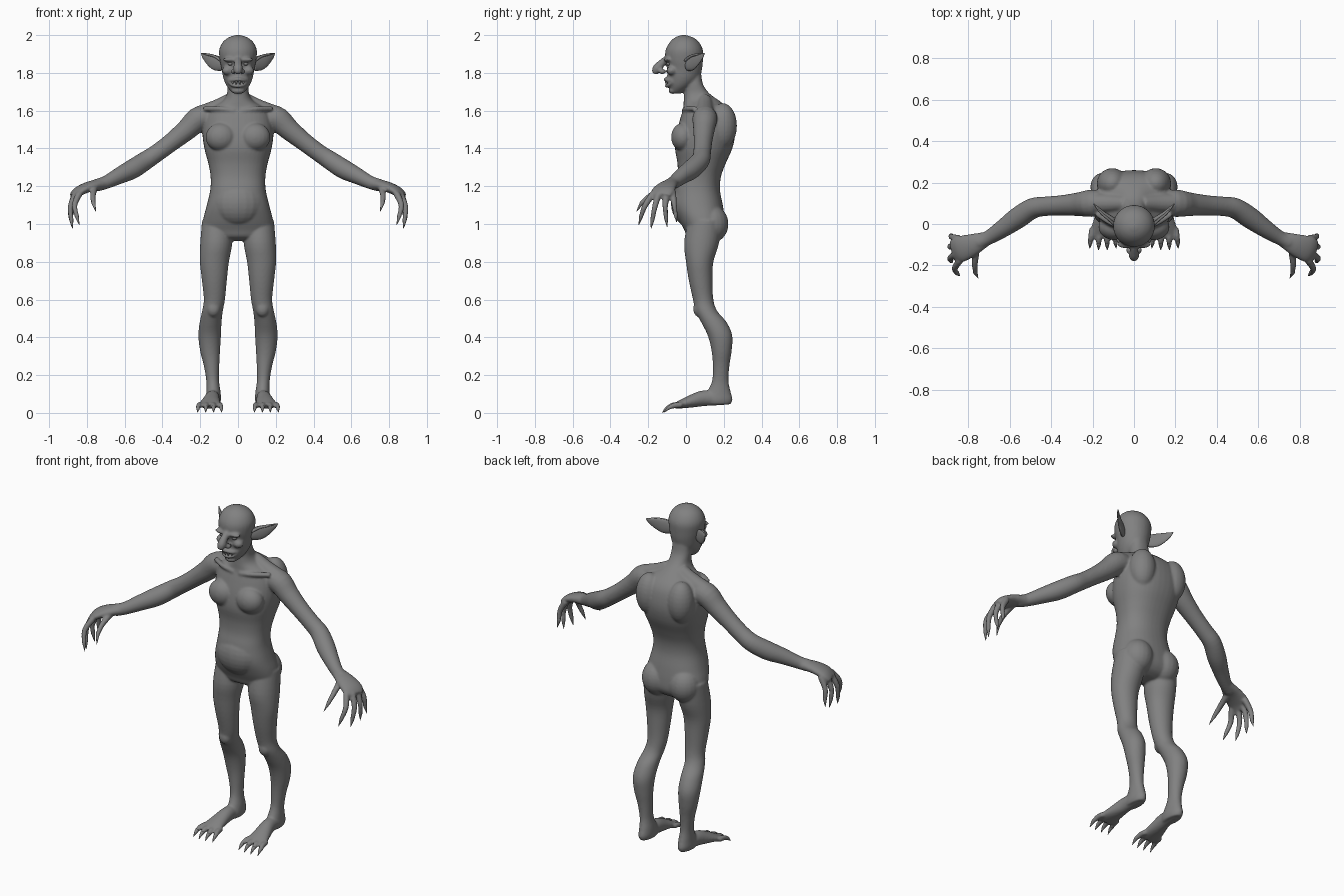
import bpy, bmesh, math
from mathutils import Vector, Matrix

skin = bpy.data.materials.new("grey_skin")
skin.diffuse_color = (0.22, 0.22, 0.22, 1)


def spline(rows, sub=4):
    """Catmull-Rom resampling of section rows."""
    out = []
    for i in range(len(rows) - 1):
        p = [rows[max(0, min(len(rows) - 1, i + k))] for k in (-1, 0, 1, 2)]
        for j in range(sub):
            t = j / sub
            out.append([b + 0.5 * t * (c - a + t * (2*a - 5*b + 4*c - d + t * (3*(b - c) + d - a)))
                        for a, b, c, d in zip(*p)])
    return out + [list(rows[-1])]


def skin_rings(bm, rings, n, power=1.0):
    """Closed surface through rings given as (centre, u axis, v axis)."""
    loops = []
    for c, u, v in rings:
        loop = []
        for k in range(n):
            a = 2 * math.pi * k / n
            x, y = math.cos(a), math.sin(a)
            x, y = (math.copysign(abs(w) ** power, w) for w in (x, y))
            loop.append(bm.verts.new(c + u * x + v * y))
        loops.append(loop)
    for a, b in zip(loops, loops[1:]):
        for k in range(n):
            m = (k + 1) % n
            bm.faces.new((a[k], a[m], b[m], b[k]))
    bm.faces.new(loops[0][::-1])
    bm.faces.new(loops[-1])


def stack(bm, rows, s=1, n=28, power=1.0):
    """Horizontal sections: z, centre x, half width, front y, back y."""
    rings = []
    for z, cx, hw, yf, yb in spline(rows):
        rings.append((Vector((s * cx, (yf + yb) / 2, z)), Vector((max(hw, .002), 0, 0)),
                      Vector((0, max((yb - yf) / 2, .002), 0))))
    skin_rings(bm, rings, n, power)


def tube(bm, rows, s=1, n=14):
    """Sections across a path: x, y, z, radius (sideways), optional radius (upward)."""
    rows = spline([r if len(r) == 5 else (*r, r[3]) for r in rows])
    pts = [Vector((s * r[0], r[1], r[2])) for r in rows]
    rings = []
    for i, r in enumerate(rows):
        t = (pts[min(i + 1, len(pts) - 1)] - pts[max(i - 1, 0)]).normalized()
        u = t.cross(Vector((0, 0, 1))).normalized()
        rings.append((pts[i], u * max(r[3], .001), u.cross(t) * max(r[4], .001)))
    skin_rings(bm, rings, n)


def ball(bm, c, r, s=1):
    m = Matrix.Translation((s * c[0], c[1], c[2])) @ Matrix.Diagonal((*r, 1))
    bmesh.ops.create_uvsphere(bm, u_segments=20, v_segments=14, radius=1, matrix=m)


def finish(bm, name):
    bmesh.ops.recalc_face_normals(bm, faces=bm.faces)
    for f in bm.faces:
        f.smooth = True
    me = bpy.data.meshes.new(name)
    bm.to_mesh(me)
    bm.free()
    me.materials.append(skin)
    ob = bpy.data.objects.new(name, me)
    bpy.context.collection.objects.link(ob)
    return ob


body, ears, eyes, teeth, claws, toe_claws = (bmesh.new() for _ in range(6))

# neck, trunk and pelvis
stack(body, [(1.80, 0, .05, 0, .08), (1.74, 0, .055, -.005, .09), (1.69, 0, .058, -.01, .125),
             (1.65, 0, .085, -.012, .18), (1.61, 0, .155, -.015, .225), (1.56, 0, .18, -.03, .25),
             (1.48, 0, .188, -.05, .26), (1.40, 0, .178, -.058, .245), (1.32, 0, .157, -.045, .21),
             (1.25, 0, .145, -.045, .185), (1.18, 0, .147, -.06, .18), (1.10, 0, .165, -.065, .195),
             (1.03, 0, .183, -.04, .205), (.97, 0, .185, -.01, .205), (.93, 0, .15, .01, .18),
             (.91, 0, .06, .06, .14)], n=40, power=.87)
ball(body, (0, .02, 1.11), (.14, .1, .125))

# skull and jaw
stack(body, [(1.69, 0, .02, -.075, -.03), (1.70, 0, .035, -.085, -.01), (1.73, 0, .06, -.09, .03),
             (1.77, 0, .077, -.098, .07), (1.82, 0, .087, -.1, .085), (1.87, 0, .097, -.11, .09),
             (1.92, 0, .1, -.108, .09), (1.96, 0, .083, -.088, .071), (1.985, 0, .055, -.062, .043),
             (1.997, 0, .025, -.035, .01), (2.001, 0, .006, -.018, -.006)])
ball(body, (0, -.072, 1.705), (.035, .02, .017))

# hooked nose and lips
tube(body, [(0, -.095, 1.88, .016), (0, -.13, 1.85, .021), (0, -.155, 1.82, .025),
            (0, -.167, 1.795, .014)])
tube(body, [(-.052, -.07, 1.762, .007), (-.03, -.098, 1.762, .009), (0, -.11, 1.766, .01),
            (.03, -.098, 1.762, .009), (.052, -.07, 1.762, .007)])
tube(body, [(-.052, -.07, 1.753, .007), (-.03, -.093, 1.735, .009), (0, -.104, 1.731, .01),
            (.03, -.093, 1.735, .009), (.052, -.07, 1.753, .007)])

# hand digits: base, knuckle, end, claw point
fingers = [((.845, -.07, 1.17), (.878, -.063, 1.11), (.882, -.055, 1.05), (.888, -.05, 1.01)),
           ((.86, -.105, 1.165), (.887, -.11, 1.09), (.885, -.105, 1.03), (.88, -.1, .985)),
           ((.86, -.145, 1.16), (.887, -.165, 1.09), (.882, -.178, 1.02), (.875, -.185, .975)),
           ((.84, -.175, 1.16), (.865, -.215, 1.10), (.853, -.238, 1.04), (.84, -.25, .995)),
           ((.76, -.12, 1.19), (.768, -.19, 1.15), (.765, -.235, 1.11), (.752, -.262, 1.065))]

for s in (1, -1):
    # face details
    ball(body, (.04, -.098, 1.87), (.042, .02, .012), s)
    ball(body, (.055, -.075, 1.812), (.03, .028, .024), s)
    ball(body, (.024, -.125, 1.807), (.015, .02, .014), s)
    ball(eyes, (.04, -.09, 1.849), (.014, .014, .011), s)
    for x, y in ((.009, -.104), (.027, -.095), (.041, -.08)):
        tube(teeth, [(x, y, 1.762, .007), (x + .0005, y - .001, 1.75, .006),
                     (x + .001, y - .002, 1.739, .002)], s, 8)

    # pointed ears
    tube(ears, [(.08, .005, 1.84, .015, .03), (.115, .03, 1.852, .012, .04),
                (.15, .055, 1.87, .009, .032), (.18, .082, 1.89, .006, .016),
                (.195, .098, 1.903, .002, .002)], s, 18)
    tube(ears, [(.09, -.005, 1.865, .008), (.125, .025, 1.888, .007), (.16, .055, 1.897, .006),
                (.193, .095, 1.904, .002)], s, 8)

    # chest, collar bones, shoulder blades and buttocks
    ball(body, (.09, -.015, 1.46), (.082, .064, .075), s)
    tube(body, [(.02, -.012, 1.60, .012), (.1, .0, 1.61, .013), (.18, .05, 1.61, .014)], s)
    tube(body, [(.04, .1, 1.66, .035), (.11, .1, 1.615, .045), (.19, .1, 1.58, .05)], s)
    ball(body, (.105, .195, 1.52), (.075, .075, .12), s)
    ball(body, (.09, .135, 1.0), (.088, .09, .1), s)

    # arm
    tube(body, [(.12, .1, 1.55, .055), (.2, .1, 1.56, .066), (.27, .095, 1.5, .057),
                (.35, .09, 1.435, .049), (.43, .085, 1.375, .047), (.49, .075, 1.335, .05),
                (.56, .03, 1.29, .052), (.63, -.02, 1.255, .044), (.7, -.065, 1.22, .035),
                (.75, -.09, 1.205, .034)], s, 20)

    # palm and digits
    tube(body, [(.71, -.07, 1.213, .034, .03), (.78, -.1, 1.2, .054, .028),
                (.84, -.122, 1.175, .064, .025), (.87, -.133, 1.148, .054, .018)], s, 20)
    for a, b, c, d in fingers:
        tube(body, [(*a, .018), (*b, .0155), (*c, .012)], s)
        tube(claws, [(*Vector(b).lerp(Vector(c), .75), .01), (*c, .0105), (*d, .001)], s, 10)

    # leg
    stack(body, [(1.02, .11, .08, .01, .19), (.9, .115, .085, -.01, .175), (.8, .125, .077, 0, .145),
                 (.7, .125, .066, .015, .14), (.6, .125, .056, .037, .145),
                 (.54, .135, .055, .05, .165), (.48, .145, .058, .08, .215),
                 (.41, .15, .06, .115, .245), (.33, .148, .053, .135, .242),
                 (.25, .14, .041, .142, .23), (.17, .134, .034, .138, .225),
                 (.11, .13, .038, .11, .237), (.07, .13, .04, .08, .247),
                 (.045, .13, .033, .1, .235)], s)
    ball(body, (.13, .068, .55), (.036, .03, .042), s)

    # foot with clawed toes
    tube(body, [(.13, .2, .075, .034, .034), (.135, .1, .078, .038, .042),
                (.143, .03, .062, .048, .034), (.15, -.03, .045, .058, .022),
                (.15, -.06, .036, .05, .014)], s, 20)
    for k in range(4):
        dx = (k - 1.5) * .034
        y = -.008 * (1.5 - abs(k - 1.5))
        x = .15 + dx
        tube(body, [(x, -.02, .042, .015), (x + dx * .1, y - .06, .04, .0155),
                    (x + dx * .2, y - .088, .028, .012)], s)
        tube(toe_claws, [(x + dx * .2, y - .075, .032, .01), (x + dx * .2, y - .092, .026, .01),
                         (x + dx * .25, y - .118, .002, .001)], s, 10)

# fuse the anatomy into one soft skin
ob = finish(body, "body")
fuse = ob.modifiers.new("fuse", 'REMESH')
fuse.mode = 'VOXEL'
fuse.voxel_size = .006
fuse.use_smooth_shade = True
soft = ob.modifiers.new("soften", 'SMOOTH')
soft.factor = .5
soft.iterations = 8

finish(ears, "ears")
finish(eyes, "eyes")
finish(teeth, "teeth")
finish(claws, "finger_claws")
finish(toe_claws, "toe_claws")
